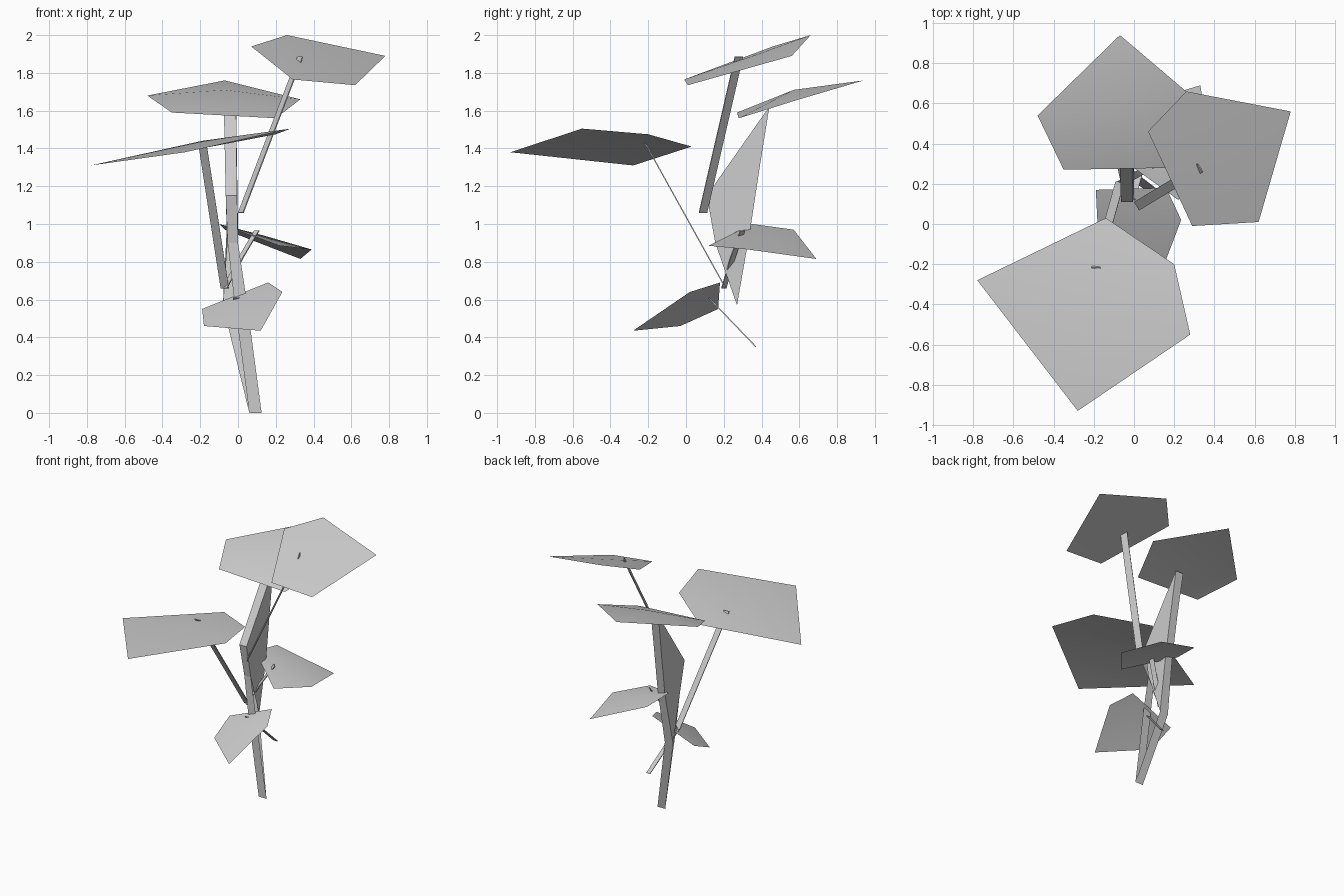
import bpy
from mathutils import Vector

if "Cube" in bpy.data.objects:
    bpy.data.objects.remove(bpy.data.objects["Cube"])


def mesh_object(name, verts, faces, smooth=False):
    me = bpy.data.meshes.new(name)
    me.from_pydata([tuple(v) for v in verts], [], faces)
    me.update()
    for p in me.polygons:
        p.use_smooth = smooth
    ob = bpy.data.objects.new(name, me)
    bpy.context.collection.objects.link(ob)
    return ob


def leaf(name, centre, rim):
    """Shallow domed pentagon: five triangles around a raised centre (rim runs clockwise from above)."""
    n = len(rim)
    mesh_object(name, [centre] + rim,
                [(0, (i + 1) % n + 1, i + 1) for i in range(n)], True)


def stem(name, path, half_width, thick=0.003):
    """Flat strip following a path."""
    w = Vector(half_width)
    d = (Vector(path[-1]) - Vector(path[0])).normalized()
    n = w.cross(d).normalized() * thick
    verts, faces = [], []
    for p in map(Vector, path):
        verts += [p - w - n, p + w - n, p + w + n, p - w + n]
    for k in range(len(path) - 1):
        a = 4 * k
        faces += [(a + i, a + (i + 1) % 4, a + 4 + (i + 1) % 4, a + 4 + i) for i in range(4)]
    e = len(verts) - 4
    faces += [(3, 2, 1, 0), (e, e + 1, e + 2, e + 3)]
    mesh_object(name, verts, faces)


# Leaves
leaf("top_leaf", (.39, .34, 1.885),
     [(.26, .66, 2.0), (.78, .56, 1.89), (.62, .01, 1.735), (.29, -.01, 1.765), (.07, .46, 1.94)])
leaf("back_leaf", (-.07, .57, 1.71),
     [(-.07, .94, 1.76), (.33, .60, 1.66), (.20, .28, 1.56), (-.35, .27, 1.59), (-.48, .54, 1.68)])
leaf("front_leaf", (-.19, -.37, 1.44),
     [(-.78, -.28, 1.31), (-.14, .03, 1.41), (.20, -.20, 1.475), (.28, -.55, 1.505), (-.28, -.93, 1.38)])
leaf("side_leaf", (.15, .41, .935),
     [(-.07, .57, .97), (.33, .69, .815), (.39, .33, .865), (.22, .12, .885), (-.10, .35, 1.0)])
leaf("low_leaf", (.02, .02, .575),
     [(-.19, .17, .55), (.16, .18, .69), (.235, .02, .64), (.12, -.28, .435), (-.18, -.03, .46)])

# Stalks
stem("top_stalk", [(.015, .09, 1.06), (.33, .28, 1.885)], (.013, -.021, 0))
stem("front_stalk", [(-.07, .21, .66), (-.19, -.22, 1.435)], (.022, 0, 0))
stem("side_stalk", [(-.07, .20, .66), (.02, .25, .83), (.10, .30, .965)], (.012, -.012, 0))
stem("low_stalk", [(-.01, .12, .61), (.06, .37, .35)], (.016, 0, 0))

# Trunk: front and back strips as (left x, right x, y, z), joined at base and tip
front = [(.06, .125, .165, 0), (-.02, .045, .155, .60), (-.055, 0, .155, .90),
         (-.065, -.005, .11, 1.15), (-.075, -.01, .44, 1.62)]
back = [(.06, .125, .166, 0), (-.08, -.01, .27, .57), (-.06, 0, .34, .97),
        (-.065, -.005, .39, 1.30), (-.075, -.01, .441, 1.62)]
verts = []
for xl, xr, y, z in front + back:
    verts += [(xl, y, z), (xr, y, z)]
faces = []
for k in range(4):
    f, b = 2 * k, 10 + 2 * k
    faces += [(f, f + 1, f + 3, f + 2), (b + 1, b, b + 2, b + 3)]
    if k >= 2:  # upper sides are closed, lower part stays open
        faces += [(f + 1, b + 1, b + 3, f + 3), (b, f, f + 2, b + 2)]
faces += [(5, 13, 15), (4, 14, 12)]
mesh_object("trunk", verts, faces)
